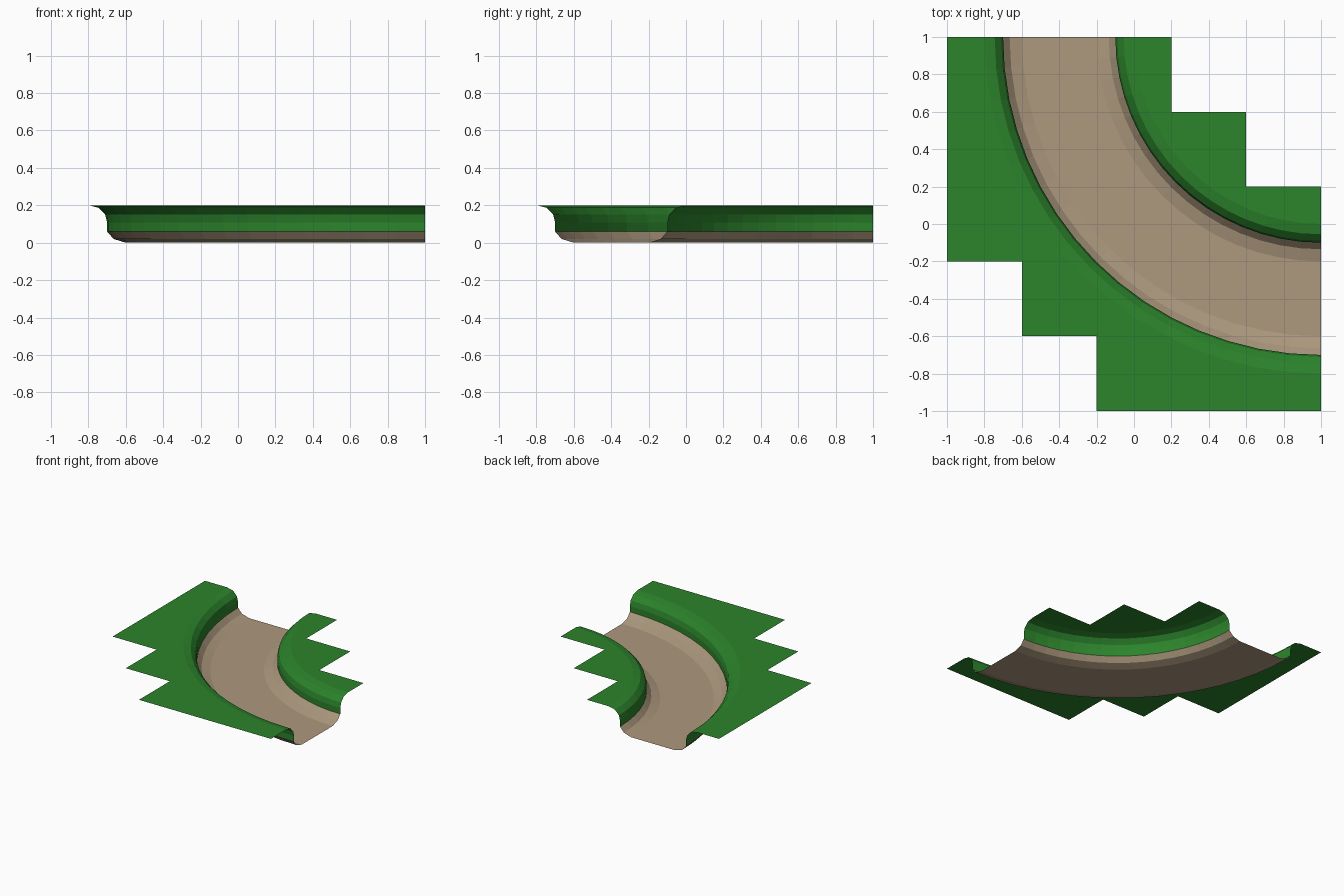
import bpy, bmesh
from math import pi, cos, sin

if "Cube" in bpy.data.objects:
    bpy.data.objects.remove(bpy.data.objects["Cube"])

SEGMENTS = 16            # facets along the quarter turn
CENTRE = (1.0, 1.0)      # pivot of the bend
MID = 1.4                # radius of the channel's centre line


def material(name, colour):
    m = bpy.data.materials.new(name)
    m.diffuse_color = (*colour, 1)
    m.use_nodes = True
    m.node_tree.nodes["Principled BSDF"].inputs["Base Color"].default_value = m.diffuse_color
    return m


def arc_point(r, i):
    a = pi + (pi / 2) * i / SEGMENTS
    return CENTRE[0] + r * cos(a), CENTRE[1] + r * sin(a)


def build(name, mat, profile, lawn=None):
    """Sweep a (radius, height) profile round the bend, plus an optional flat lawn."""
    bm = bmesh.new()
    rows = [[bm.verts.new((*arc_point(r, i), z)) for r, z in profile]
            for i in range(SEGMENTS + 1)]
    for a, b in zip(rows, rows[1:]):
        for j in range(len(profile) - 1):
            bm.faces.new((a[j], a[j + 1], b[j + 1], b[j]))
    if lawn:
        corners, outer = lawn
        edge = [row[-1] for row in reversed(rows)] if outer else [row[0] for row in rows]
        bm.faces.new([bm.verts.new((x, y, 0.2)) for x, y in corners] + edge)
    mesh = bpy.data.meshes.new(name)
    bm.to_mesh(mesh)
    bm.free()
    mesh.materials.append(mat)
    obj = bpy.data.objects.new(name, mesh)
    bpy.context.collection.objects.link(obj)
    return obj


grass = material("grass", (0.025, 0.23, 0.025))
dirt = material("dirt", (0.42, 0.32, 0.21))

# Half profiles, as offsets from the centre line
bed = [(0.2, 0.0), (0.265, 0.02), (0.3, 0.06)]
bank = [(0.3, 0.06), (0.3, 0.108), (0.29, 0.15), (0.25, 0.187), (0.4, 0.2)]
bank[3] = (0.345, 0.187)


def outward(half):
    return [(MID + d, z) for d, z in half]


def inward(half):
    return [(MID - d, z) for d, z in reversed(half)]


bank[2] = (0.31, 0.15)

# Channel floor with its sloped sides
build("river_bed", dirt, inward(bed) + outward(bed))

# Grass banks with stepped outer borders
build("outer_bank", grass, outward(bank),
      ([(-1, 1), (-1, -0.2), (-0.6, -0.2), (-0.6, -0.6),
        (-0.2, -0.6), (-0.2, -1), (1, -1)], True))
build("inner_bank", grass, inward(bank),
      ([(1, 0.2), (0.6, 0.2), (0.6, 0.6), (0.2, 0.6), (0.2, 1)], False))
